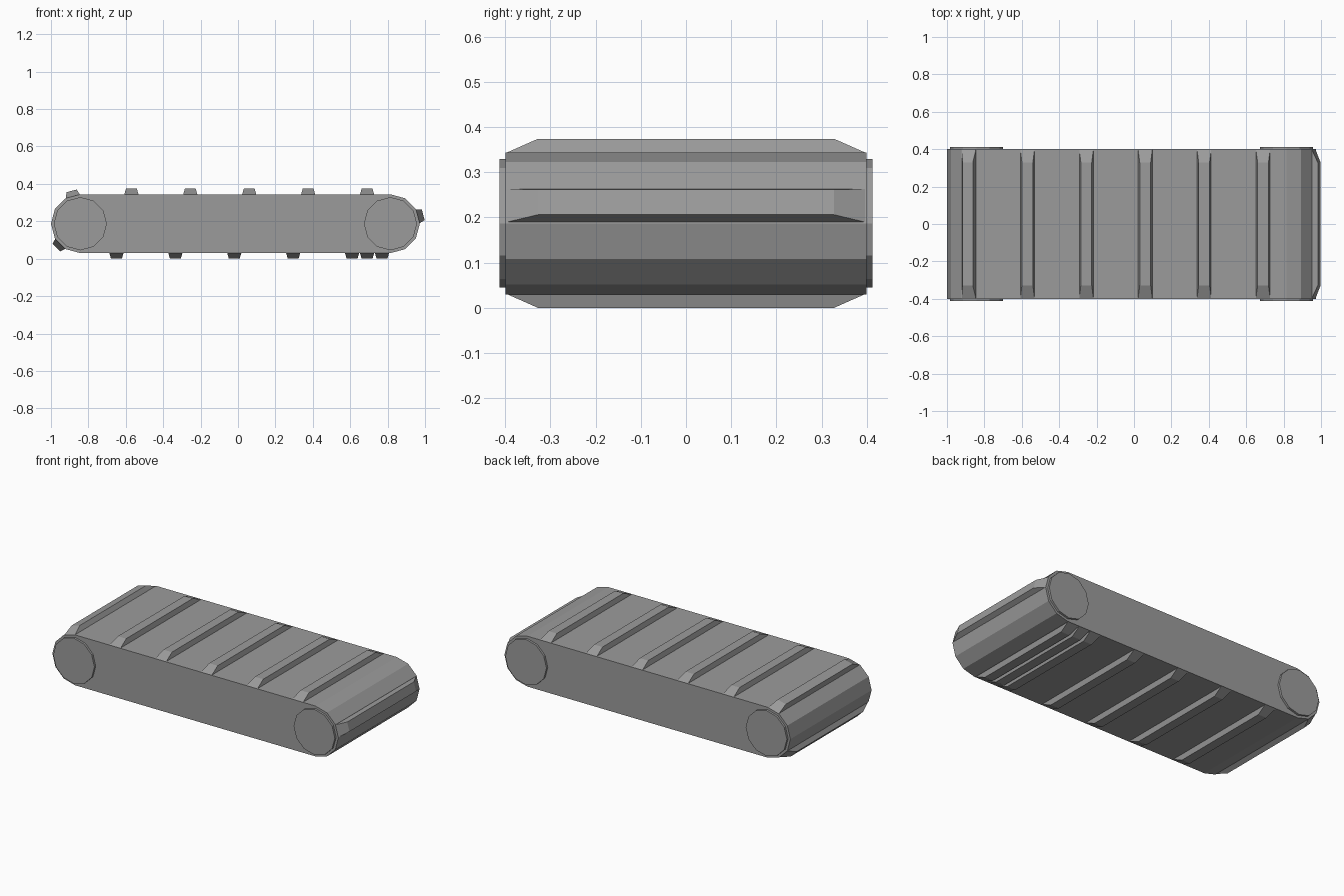
import bpy, bmesh, math
from mathutils import Matrix, Vector

if "Cube" in bpy.data.objects:
    bpy.data.objects.remove(bpy.data.objects["Cube"], do_unlink=True)

AXLE_Z, BELT_R, WHEEL_R = 0.187, 0.157, 0.142
LEFT_X, RIGHT_X = -0.843, 0.815
HALF_W, CLEAT_H = 0.4, 0.03

grey = bpy.data.materials.new("mid_grey")
grey.use_nodes = True
colour = (0.33, 0.33, 0.33, 1)
grey.diffuse_color = colour
grey.node_tree.nodes["Principled BSDF"].inputs["Base Color"].default_value = colour


def finish(name, bm):
    bmesh.ops.recalc_face_normals(bm, faces=bm.faces)
    mesh = bpy.data.meshes.new(name)
    bm.to_mesh(mesh)
    bm.free()
    mesh.materials.append(grey)
    obj = bpy.data.objects.new(name, mesh)
    bpy.context.collection.objects.link(obj)
    return obj


def prism(name, outline, half_width):
    """Extrude an x-z outline across the width."""
    bm = bmesh.new()
    face = bm.faces.new([bm.verts.new((x, -half_width, z)) for x, z in outline])
    new = bmesh.ops.extrude_face_region(bm, geom=[face])["geom"]
    verts = [g for g in new if isinstance(g, bmesh.types.BMVert)]
    bmesh.ops.translate(bm, verts=verts, vec=(0, 2 * half_width, 0))
    return finish(name, bm)


def arc(cx, radius, start, count):
    """Points every 30 degrees around an axle."""
    angles = [math.radians(start + 30 * i) for i in range(count)]
    return [(cx + radius * math.cos(a), AXLE_Z + radius * math.sin(a)) for a in angles]


def cleat(name, x, z, angle):
    """Tapered bar whose outward direction is the given angle in x-z."""
    bm = bmesh.new()
    bmesh.ops.create_cube(bm, size=1)
    for v in bm.verts:
        top = v.co.z > 0
        v.co.x *= 0.058 if top else 0.076
        v.co.y *= 0.656 if top else 2 * HALF_W - 0.004
        v.co.z = CLEAT_H if top else -0.001
    turn = Matrix.Rotation(math.radians(90 - angle), 4, 'Y')
    bm.transform(Matrix.Translation(Vector((x, 0, z))) @ turn)
    finish(name, bm)


# Belt body with rounded ends
prism("belt", arc(RIGHT_X, BELT_R, -90, 7) + arc(LEFT_X, BELT_R, 90, 7), HALF_W)

# Rollers, slightly proud of both sides
for name, x in (("left_roller", RIGHT_X), ("right_roller", LEFT_X)):
    prism(name, arc(x, WHEEL_R, 0, 12), 0.413)

# Cleats on the upper and lower runs
for i in range(5):
    cleat("upper_cleat", -0.57 + 0.315 * i, AXLE_Z + BELT_R, 90)
    cleat("lower_cleat", -0.65 + 0.315 * i, AXLE_Z - BELT_R, -90)
for x in (0.69, 0.77):
    cleat("lower_cleat", x, AXLE_Z - BELT_R, -90)

# Cleats on the facets of the rounded ends
apothem = BELT_R * math.cos(math.radians(15))
for x, angle in ((RIGHT_X, 15), (LEFT_X, 105), (LEFT_X, 225)):
    a = math.radians(angle)
    cleat("end_cleat", x + apothem * math.cos(a), AXLE_Z + apothem * math.sin(a), angle)
